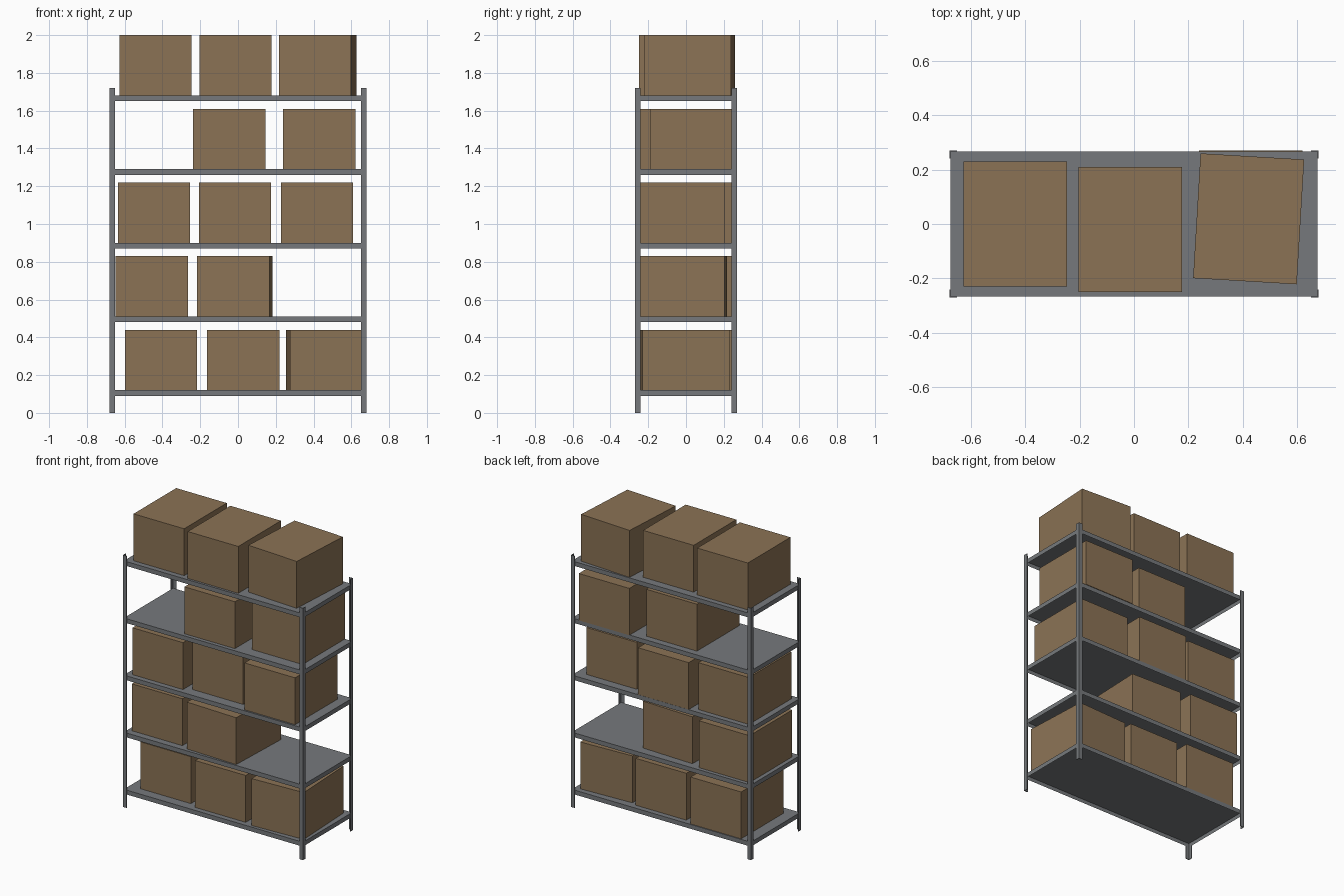
import bpy, bmesh
from math import radians
from mathutils import Matrix, Vector

if "Cube" in bpy.data.objects:
    bpy.data.objects.remove(bpy.data.objects["Cube"])


def material(name, rgb):
    m = bpy.data.materials.new(name)
    m.diffuse_color = (*rgb, 1)
    m.use_nodes = True
    m.node_tree.nodes["Principled BSDF"].inputs["Base Color"].default_value = m.diffuse_color
    return m


METAL = material("grey metal", (0.181, 0.191, 0.202))
CARD = material("brown cardboard", (0.258, 0.171, 0.091))

HX, HY = 0.68, 0.27            # half width and half depth of the rack
POST_H, POST_W, SHEET = 1.72, 0.028, 0.004
SHELF_T = 0.03
SHELF_TOPS = [0.12, 0.51, 0.90, 1.29, 1.68]
BOX = (0.382, 0.46, 0.32)


def finish(bm, name, mat):
    bmesh.ops.recalc_face_normals(bm, faces=bm.faces)
    me = bpy.data.meshes.new(name)
    bm.to_mesh(me)
    bm.free()
    me.materials.append(mat)
    ob = bpy.data.objects.new(name, me)
    bpy.context.collection.objects.link(ob)
    return ob


def block(size, centre):
    bm = bmesh.new()
    bmesh.ops.create_cube(bm, size=1)
    bmesh.ops.scale(bm, vec=size, verts=bm.verts)
    bmesh.ops.translate(bm, vec=centre, verts=bm.verts)
    return bm


# Corner posts: angle-iron profile with its outer corner on the rack corner
def post(name, sx, sy):
    w, t = POST_W, SHEET
    profile = [(0, 0), (w, 0), (w, t), (t, t), (t, w), (0, w)]
    bm = bmesh.new()
    face = bm.faces.new([bm.verts.new((sx * (HX - a), sy * (HY - b), 0))
                         for a, b in profile])
    ext = bmesh.ops.extrude_face_region(bm, geom=[face])
    top = [v for v in ext["geom"] if isinstance(v, bmesh.types.BMVert)]
    bmesh.ops.translate(bm, vec=(0, 0, POST_H), verts=top)
    finish(bm, name, METAL)


for sx, side in ((-1, "left"), (1, "right")):
    for sy, end in ((-1, "front"), (1, "back")):
        post(f"{end}_{side}_post", sx, sy)

# Shelves: folded sheet trays, open underneath
for i, top in enumerate(SHELF_TOPS):
    bm = block((2 * (HX - SHEET), 2 * (HY - SHEET), SHELF_T), (0, 0, top - SHELF_T / 2))
    bm.normal_update()
    under = [f for f in bm.faces if f.normal.z < -0.5]
    bmesh.ops.inset_region(bm, faces=under, thickness=SHEET)
    bmesh.ops.translate(bm, vec=(0, 0, SHELF_T - 0.006), verts=under[0].verts)
    finish(bm, f"shelf_{i + 1}", METAL)

# Cardboard boxes: shelf index, x, y, turn in degrees
BOXES = [
    (0, -0.407, 0.03, 0), (0, 0.028, 0.0, 0), (0, 0.456, -0.008, 2.6),
    (1, -0.457, 0.01, 0), (1, -0.017, -0.02, -2.1),
    (2, -0.445, 0.0, 0), (2, -0.015, 0.035, 0), (2, 0.418, -0.024, 0),
    (3, -0.046, -0.01, 0), (3, 0.43, 0.04, 0),
    (4, -0.437, 0.0, 0), (4, -0.014, -0.02, 0), (4, 0.422, 0.019, -3.4),
]
for n, (shelf, x, y, turn) in enumerate(BOXES):
    ob = finish(block(BOX, (0, 0, BOX[2] / 2)), f"cardboard_box_{n + 1}", CARD)
    ob.location = (x, y, SHELF_TOPS[shelf])
    ob.rotation_euler.z = radians(turn)
